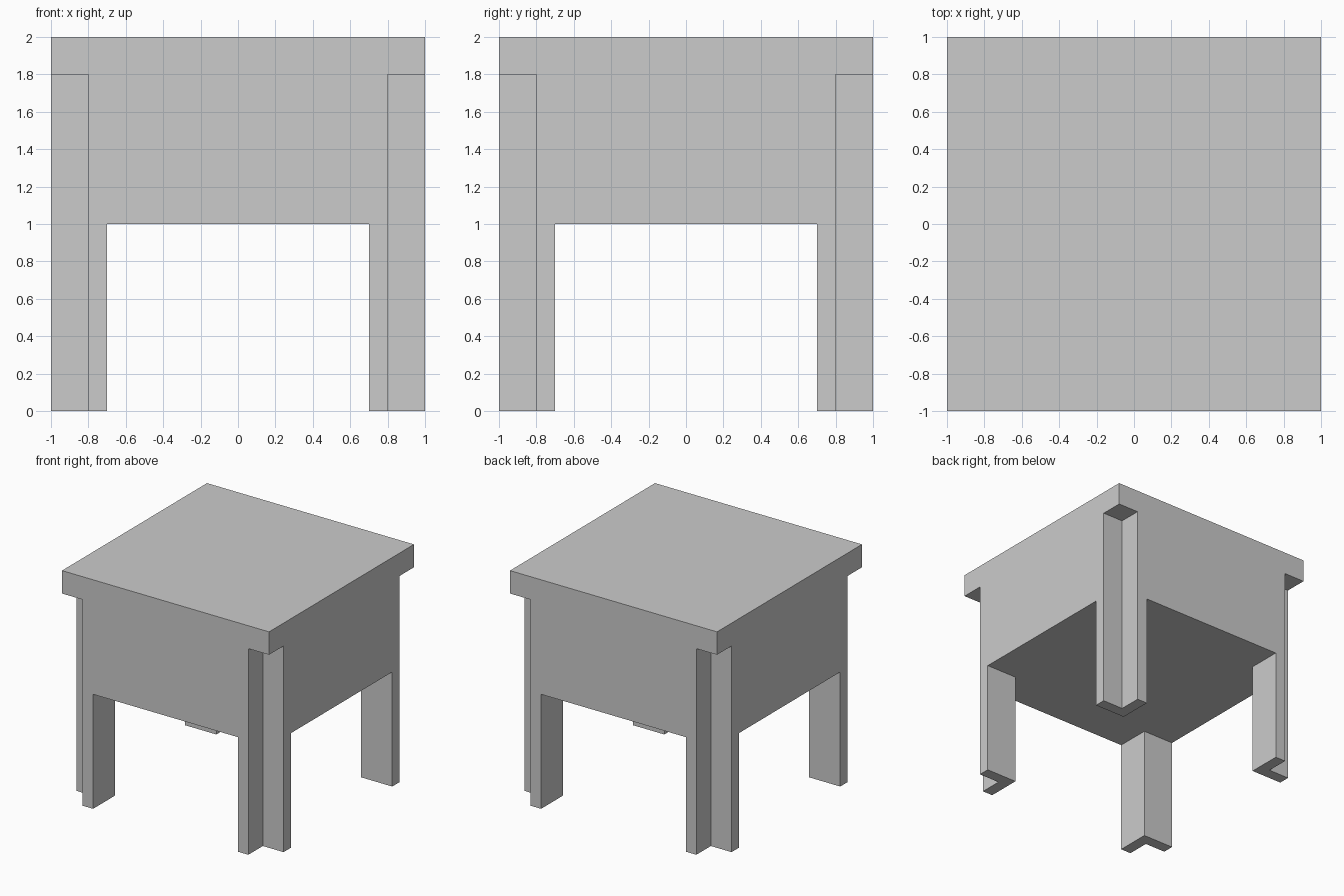
import bpy, bmesh

if "Cube" in bpy.data.objects:
    bpy.data.objects.remove(bpy.data.objects["Cube"])


def extrude_profile(name, points, z0, z1):
    """Extrude a closed xy profile from z0 up to z1."""
    bm = bmesh.new()
    face = bm.faces.new([bm.verts.new((x, y, z0)) for x, y in points])
    new = bmesh.ops.extrude_face_region(bm, geom=[face])["geom"]
    top = [v for v in new if isinstance(v, bmesh.types.BMVert)]
    bmesh.ops.translate(bm, verts=top, vec=(0, 0, z1 - z0))
    bmesh.ops.recalc_face_normals(bm, faces=bm.faces)
    mesh = bpy.data.meshes.new(name)
    bm.to_mesh(mesh)
    bm.free()
    obj = bpy.data.objects.new(name, mesh)
    bpy.context.collection.objects.link(obj)
    return obj


HALF = 1.0      # outer half width
NOTCH = 0.8     # inner corner of the corner notches
LEG = 0.7       # inner side of the legs

# Square top slab
extrude_profile("top_slab", [(-HALF, -HALF), (HALF, -HALF), (HALF, HALF), (-HALF, HALF)], 1.8, 2.0)

# Body block with a square notch at every corner
body = []
for sx, sy in ((1, -1), (1, 1), (-1, 1), (-1, -1)):
    corner = [(sx * NOTCH, sy * HALF), (sx * NOTCH, sy * NOTCH), (sx * HALF, sy * NOTCH)]
    body += corner if sx * sy < 0 else corner[::-1]
extrude_profile("body", body, 1.0, 1.8)

# Four L-shaped legs wrapped round the notches
leg = [(LEG, LEG), (HALF, LEG), (HALF, NOTCH), (NOTCH, NOTCH), (NOTCH, HALF), (LEG, HALF)]
for side, sx in (("left", -1), ("right", 1)):
    for end, sy in (("front", -1), ("back", 1)):
        extrude_profile(f"{end}_{side}_leg", [(sx * x, sy * y) for x, y in leg], 0.0, 1.0)
